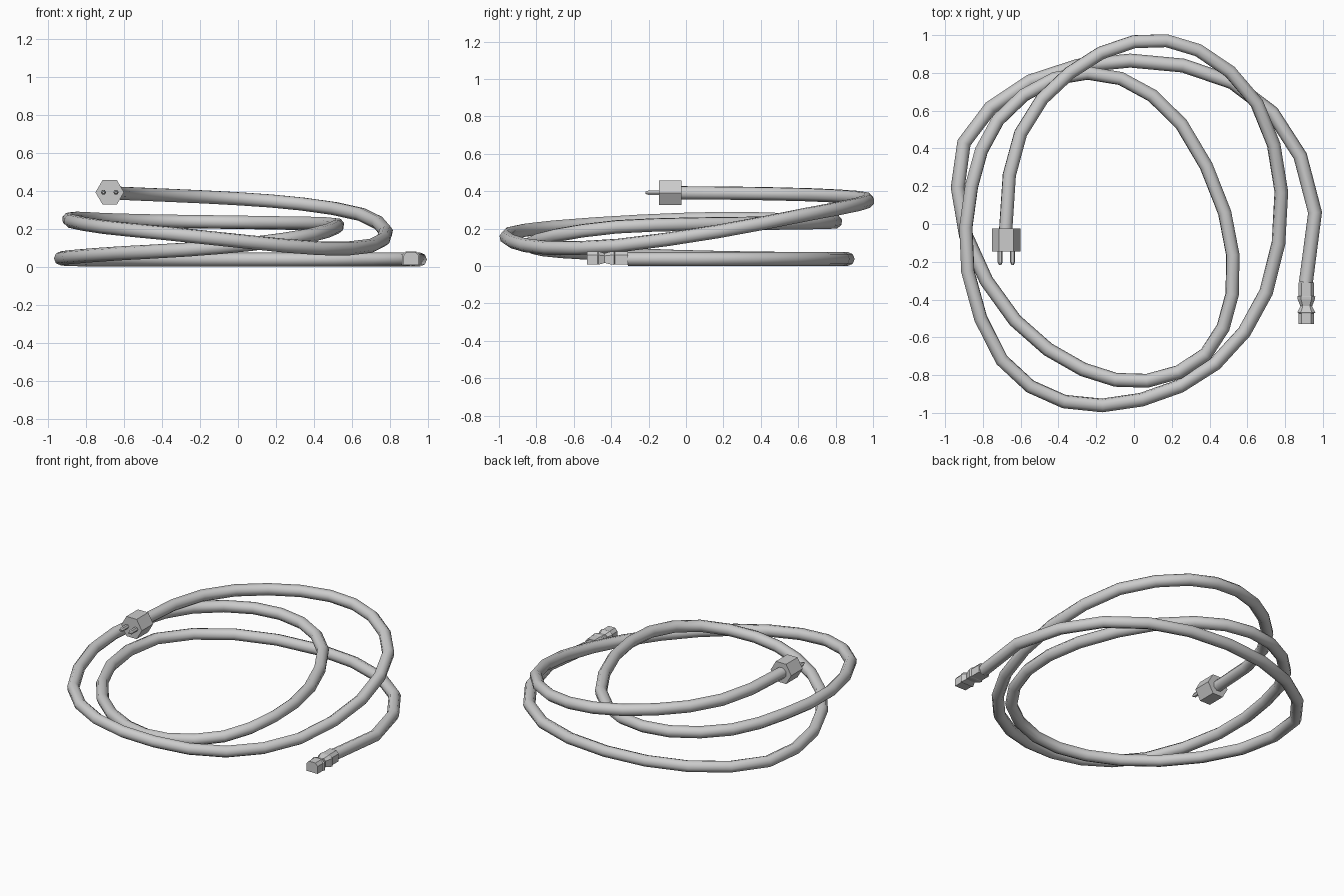
import bpy, bmesh, math
from mathutils import Vector

if "Cube" in bpy.data.objects:
    bpy.data.objects.remove(bpy.data.objects["Cube"])

# Cable guide points: lower connector, loose loops, then the plug.
# The first and last points only steer the end tangents.
guide = [Vector(p) for p in (
    (.255, -1.27, .038), (.91, -.31, .038), (.88, .36, .038), (.52, .75, .038),
    (-.02, .865, .038), (-.55, .755, .038), (-.90, .43, .04), (-.89, -.06, .05),
    (-.63, -.51, .07), (-.27, -.77, .09), (.07, -.83, .12), (.38, -.69, .165),
    (.52, -.37, .21), (.48, .06, .225), (.25, .53, .23), (-.07, .77, .235),
    (-.42, .77, .24), (-.72, .55, .248), (-.86, .20, .255), (-.88, -.25, .24),
    (-.70, -.72, .208), (-.37, -.94, .175), (.04, -.93, .132), (.43, -.74, .097),
    (.70, -.36, .11), (.78, .17, .185), (.65, .64, .275), (.34, .92, .33),
    (0, .965, .358), (-.34, .80, .375), (-.60, .48, .386), (-.68, -.04, .392),
    (-.62, -1.0, .392))]


def add_midpoints(g):
    """Double the points with the smooth (Catmull-Rom) midpoint of each span."""
    out = []
    for a, b, c, d in zip(g, g[1:], g[2:], g[3:]):
        out += [b, (9 * (b + c) - a - d) / 16]
    return out + [g[-2]]


def loft(name, profile, sections):
    """Sweep an (x, z) outline along y; sections are (y, cx, cz, sx, sz)."""
    bm = bmesh.new()
    rings = [[bm.verts.new((cx + x * sx, y, cz + z * sz)) for x, z in profile]
             for y, cx, cz, sx, sz in sections]
    n = len(profile)
    for a, b in zip(rings, rings[1:]):
        for i in range(n):
            bm.faces.new((a[i], a[(i + 1) % n], b[(i + 1) % n], b[i]))
    bm.faces.new(rings[0])
    bm.faces.new(rings[-1])
    bmesh.ops.recalc_face_normals(bm, faces=bm.faces)
    mesh = bpy.data.meshes.new(name)
    bm.to_mesh(mesh)
    bm.free()
    obj = bpy.data.objects.new(name, mesh)
    bpy.context.collection.objects.link(obj)
    return obj


# Cable
points = add_midpoints(guide)
curve = bpy.data.curves.new("cable", "CURVE")
curve.dimensions = "3D"
curve.bevel_depth = 0.037
curve.bevel_resolution = 2
curve.use_fill_caps = True
spline = curve.splines.new("POLY")
spline.points.add(len(points) - 1)
for sp, p in zip(spline.points, points):
    sp.co = (*p, 1)
cable = bpy.data.objects.new("cable", curve)
bpy.context.collection.objects.link(cable)
bpy.context.view_layer.objects.active = cable
cable.select_set(True)
bpy.ops.object.convert(target="MESH")
bpy.ops.object.shade_smooth_by_angle(angle=math.radians(50))

# Appliance connector: flat-bottomed, bevelled-top body with a pinched waist
body = [(-1, -1), (1, -1), (1, .45), (.6, 1), (-.6, 1), (-1, .45)]
loft("connector", body, [
    (-.31, .912, .043, .040, .034), (-.38, .912, .043, .040, .034),
    (-.385, .912, .043, .048, .036), (-.40, .912, .043, .045, .035),
    (-.435, .912, .043, .031, .026), (-.468, .912, .043, .048, .036),
    (-.473, .912, .043, .040, .034), (-.53, .912, .043, .040, .034)])

# Wall plug: hexagonal head with two prongs
hexagon = [(math.cos(i * math.pi / 3), math.sin(i * math.pi / 3)) for i in range(6)]
px, pz = -.676, .392
loft("plug_head", hexagon, [(-.025, px, pz, .075, .075), (-.145, px, pz, .075, .075)])
for side, s in (("left", -1), ("right", 1)):
    x = px + s * .033
    loft(f"plug_prong_{side}", hexagon, [
        (-.14, x, pz, .014, .014), (-.20, x, pz, .014, .014), (-.217, x, pz, .006, .006)])
